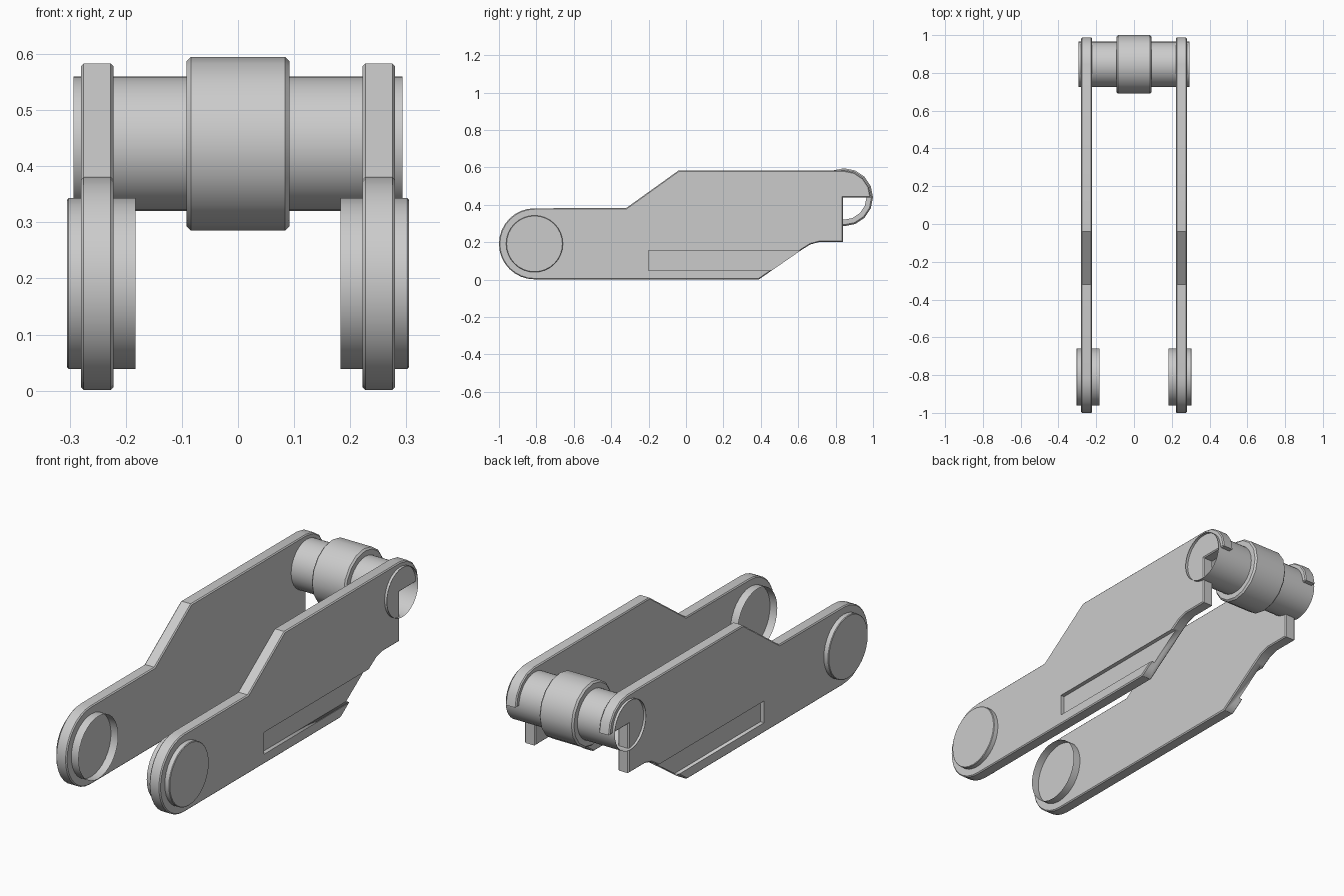
import bpy, bmesh
from math import sin, cos, pi, radians

if "Cube" in bpy.data.objects:
    bpy.data.objects.remove(bpy.data.objects["Cube"])


def finish(name, bm, angle=30):
    bmesh.ops.recalc_face_normals(bm, faces=bm.faces)
    mesh = bpy.data.meshes.new(name)
    bm.to_mesh(mesh)
    bm.free()
    ob = bpy.data.objects.new(name, mesh)
    bpy.context.collection.objects.link(ob)
    bpy.ops.object.select_all(action='DESELECT')
    ob.select_set(True)
    bpy.context.view_layer.objects.active = ob
    bpy.ops.object.shade_smooth_by_angle(angle=radians(angle))
    return ob


def arc(cy, cz, r, a0, a1, n):
    return [(cy + r * cos(radians(a0 + (a1 - a0) * i / n)),
             cz + r * sin(radians(a0 + (a1 - a0) * i / n))) for i in range(n + 1)]


def lathe(name, profile, cy, cz, sides):
    """Revolve (x, radius) points around an axis parallel to x."""
    bm = bmesh.new()
    rings = [[bm.verts.new((x, cy + r * cos(2 * pi * i / sides), cz + r * sin(2 * pi * i / sides)))
              for i in range(sides)] for x, r in profile]
    for a, b in zip(rings, rings[1:]):
        for i in range(sides):
            j = (i + 1) % sides
            bm.faces.new((a[i], a[j], b[j], b[i]))
    return bm, rings


def mirror(ob):
    ob.modifiers.new("mirror", 'MIRROR').use_axis = (True, False, False)


# Side plates with hooked end and chamfered rim
outline = (arc(-0.81, 0.191, 0.19, 270, 90, 16)
           + [(-0.32, 0.382), (-0.04, 0.583)]
           + arc(0.845, 0.44, 0.143, 90, 0, 4)
           + [(0.84, 0.44), (0.84, 0.2), (0.71, 0.2), (0.665, 0.188), (0.62, 0.16), (0.39, 0.001)])
bm = bmesh.new()
face = bm.faces.new([bm.verts.new((0.222, y, z)) for y, z in outline])
ext = bmesh.ops.extrude_face_region(bm, geom=[face], use_keep_orig=True)
bmesh.ops.translate(bm, vec=(0.058, 0, 0),
                    verts=[v for v in ext['geom'] if isinstance(v, bmesh.types.BMVert)])
bmesh.ops.recalc_face_normals(bm, faces=bm.faces)
rim = [e for e in bm.edges if abs(e.verts[0].co.x - e.verts[1].co.x) < 1e-5]
bmesh.ops.bevel(bm, geom=rim, offset=0.005, segments=1, affect='EDGES')
plate = finish("side_plates", bm)

# Shallow pocket in the outer face, running out through the sloped edge
bm = bmesh.new()
bmesh.ops.create_cube(bm, size=1)
for v in bm.verts:
    v.co = (0.28 + 0.04 * v.co.x, 0.25 + 0.9 * v.co.y, 0.102 + 0.106 * v.co.z)
cutter = finish("pocket_cutter", bm)
cutter.hide_render = True
cutter.hide_set(True)
cut = plate.modifiers.new("pocket", 'BOOLEAN')
cut.object = cutter
cut.operation = 'DIFFERENCE'
cut.solver = 'EXACT'
mirror(plate)

# Pivot bosses: capped outside, open inside
bm, rings = lathe("bosses", [(0.183, 0.152), (0.302, 0.152), (0.305, 0.149)], -0.81, 0.191, 32)
bm.faces.new(rings[-1])
mirror(finish("pivot_bosses", bm))

# Hollow cross pin, open at both ends
bm, _ = lathe("pin", [(-0.293, 0.12), (0.293, 0.12)], 0.845, 0.44, 32)
finish("cross_pin", bm)

# Chamfered roller sleeve around the pin
bm, _ = lathe("roller", [(-0.092, 0.12), (-0.092, 0.147), (-0.084, 0.155),
                         (0.084, 0.155), (0.092, 0.147), (0.092, 0.12)], 0.845, 0.44, 16)
finish("roller_sleeve", bm)
